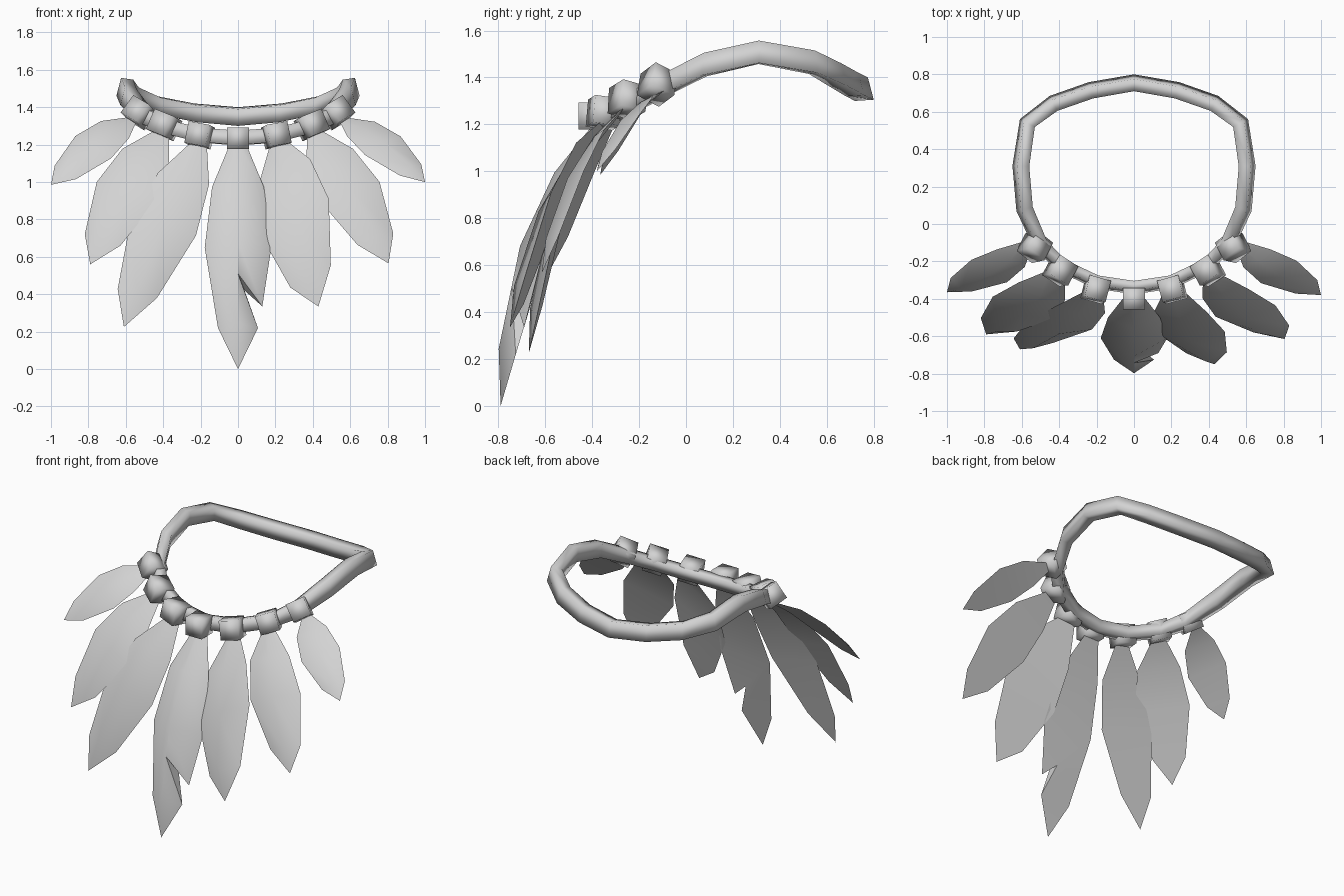
import bpy, bmesh, math
from mathutils import Vector, Matrix

if "Cube" in bpy.data.objects:
    bpy.data.objects.remove(bpy.data.objects["Cube"])

grey = bpy.data.materials.new("light grey")
grey.diffuse_color = (0.65, 0.65, 0.65, 1)
grey.use_nodes = True
grey.node_tree.nodes["Principled BSDF"].inputs["Base Color"].default_value = grey.diffuse_color


def add_object(name, bm):
    bmesh.ops.recalc_face_normals(bm, faces=bm.faces)
    mesh = bpy.data.meshes.new(name)
    bm.to_mesh(mesh)
    bm.free()
    for p in mesh.polygons:
        p.use_smooth = True
    mesh.materials.append(grey)
    ob = bpy.data.objects.new(name, mesh)
    bpy.context.collection.objects.link(ob)
    return ob


# Neck ring: half path from back to front, mirrored, swept with a four-sided section
half = [(0, .755, 1.35, 1), (.23, .715, 1.37, 1), (.43, .645, 1.41, 1),
        (.57, .54, 1.465, 1), (.605, .31, 1.507, 1), (.585, .08, 1.455, 1),
        (.50, -.11, 1.36, .9), (.39, -.22, 1.30, .8), (.20, -.31, 1.25, .8),
        (0, -.34, 1.235, .8)]
path = half + [(-x, y, z, r) for x, y, z, r in half[-2:0:-1]]
SECTION = [(.02, .05), (.045, -.045), (-.035, -.05), (-.045, .04)]
bm = bmesh.new()
loops = []
for i, (x, y, z, r) in enumerate(path):
    ahead, behind = path[(i + 1) % len(path)], path[i - 1]
    out = Vector((behind[1] - ahead[1], ahead[0] - behind[0], 0)).normalized()
    loops.append([bm.verts.new(Vector((x, y, z)) + out * a * r + Vector((0, 0, b * r)))
                  for a, b in SECTION])
for i, a in enumerate(loops):
    b = loops[(i + 1) % len(loops)]
    for j in range(4):
        k = (j + 1) % 4
        bm.faces.new((a[j], a[k], b[k], b[j]))
add_object("neck_ring", bm)


# Beads: cubes lined up with the ring and rolled about it
def bead(name, centre, tangent, size, roll=0):
    x = Vector(tangent).normalized()
    z = (Vector((0, 0, 1)) - x * x.z).normalized()
    rot = Matrix((x, z.cross(x), z)).transposed().to_4x4()
    rot = rot @ Matrix.Rotation(math.radians(roll), 4, 'X')
    bm = bmesh.new()
    bmesh.ops.create_cube(bm, size=size, matrix=Matrix.Translation(centre) @ rot)
    add_object(name, bm)


bead("bead_centre", (0, -.40, 1.235), (1, 0, 0), .115)
for side, s in (("right", 1), ("left", -1)):
    bead("bead_inner_" + side, (s * .205, -.35, 1.25), (1, s * .28, s * .18), .118, -8)
    bead("bead_middle_" + side, (s * .395, -.25, 1.305), (1, s * .65, s * .4), .118, -15)
    bead("bead_outer_" + side, (s * .53, -.122, 1.37), (1, s * .8, s * .6), .115, -28)


# Feathers: domed front over a flat back, tapering to a point
# Each row: distance along, width, sag of the back, height of the dome
ROWS = [(0, .25, 0, .01), (.2, .78, .04, .085), (.47, 1, .04, .115), (.82, .6, .01, .07)]


def feather(name, base, tip, width, dome=.75, torn=False):
    base, tip, width = Vector(base), Vector(tip), Vector(width)
    out = (tip - base).cross(width).normalized()
    if out.y > 0:
        out = -out
    k = width.length / .18
    front, back = bmesh.new(), bmesh.new()
    rows, flat = [], []
    for t, w, sag, crown in ROWS:
        c = base.lerp(tip, t) + out * sag * k
        mid = base.lerp(tip, t) + out * max(crown * dome, sag + .01) * k
        rows.append([front.verts.new(p) for p in (c - width * w, mid, c + width * w)])
        flat.append([back.verts.new(p) for p in (c - width * w, c + width * w)])
    end, flat_end = front.verts.new(tip), back.verts.new(tip)
    for i in range(3):
        a, b, c, d = rows[i], rows[i + 1], flat[i], flat[i + 1]
        front.faces.new((a[0], b[0], b[1], a[1]))
        if torn and i == 2:
            # Notch cut through one edge, with its two walls
            n = a[1].co.lerp(b[1].co, (a[1].co.z - .51) / (a[1].co.z - b[1].co.z))
            f, g = Vector((.13, -.69, .335)), Vector((.035, -.665, .42))
            n1, f1 = front.verts.new(n), front.verts.new(f)
            front.faces.new((a[1], n1, f1, a[2]))
            front.faces.new((n1, b[1], b[2]))
            f2, g2 = back.verts.new(f), back.verts.new(g)
            back.faces.new((c[0], d[0], d[1], g2))
            back.faces.new((c[0], g2, f2, c[1]))
            for wall in ((n, f, g), (n, g, b[2].co)):
                front.faces.new([front.verts.new(p) for p in wall])
        else:
            front.faces.new((a[1], b[1], b[2], a[2]))
            back.faces.new((c[0], d[0], d[1], c[1]))
    front.faces.new((rows[-1][0], end, rows[-1][1]))
    front.faces.new((rows[-1][1], end, rows[-1][2]))
    back.faces.new((flat[-1][0], flat_end, flat[-1][1]))
    for part, bm, sign in (("", front, 1), ("_back", back, -1)):
        ob = add_object(name + part, bm)
        # Turn the sheet so that it faces away from the other one
        if sum((p.normal * p.area for p in ob.data.polygons), Vector()).dot(out) * sign < 0:
            ob.data.flip_normals()


feather("feather_centre", (0, -.38, 1.2), (0, -.79, 0), (.178, 0, 0), 1.25, True)
feather("feather_inner_right", (.21, -.35, 1.2), (.43, -.75, .335), (.18, .005, .10))
feather("feather_middle_right", (.41, -.27, 1.26), (.805, -.615, .565), (.16, .03, .05))
feather("feather_outer_right", (.57, -.11, 1.33), (1, -.38, 1.0), (.095, .06, .05))
feather("feather_inner_left", (-.21, -.36, 1.2), (-.61, -.67, .225), (.175, -.02, -.04))
feather("feather_middle_left", (-.41, -.26, 1.26), (-.79, -.59, .56), (.16, -.06, -.05))
feather("feather_outer_left", (-.57, -.11, 1.33), (-1, -.365, .985), (.095, -.06, -.06))
